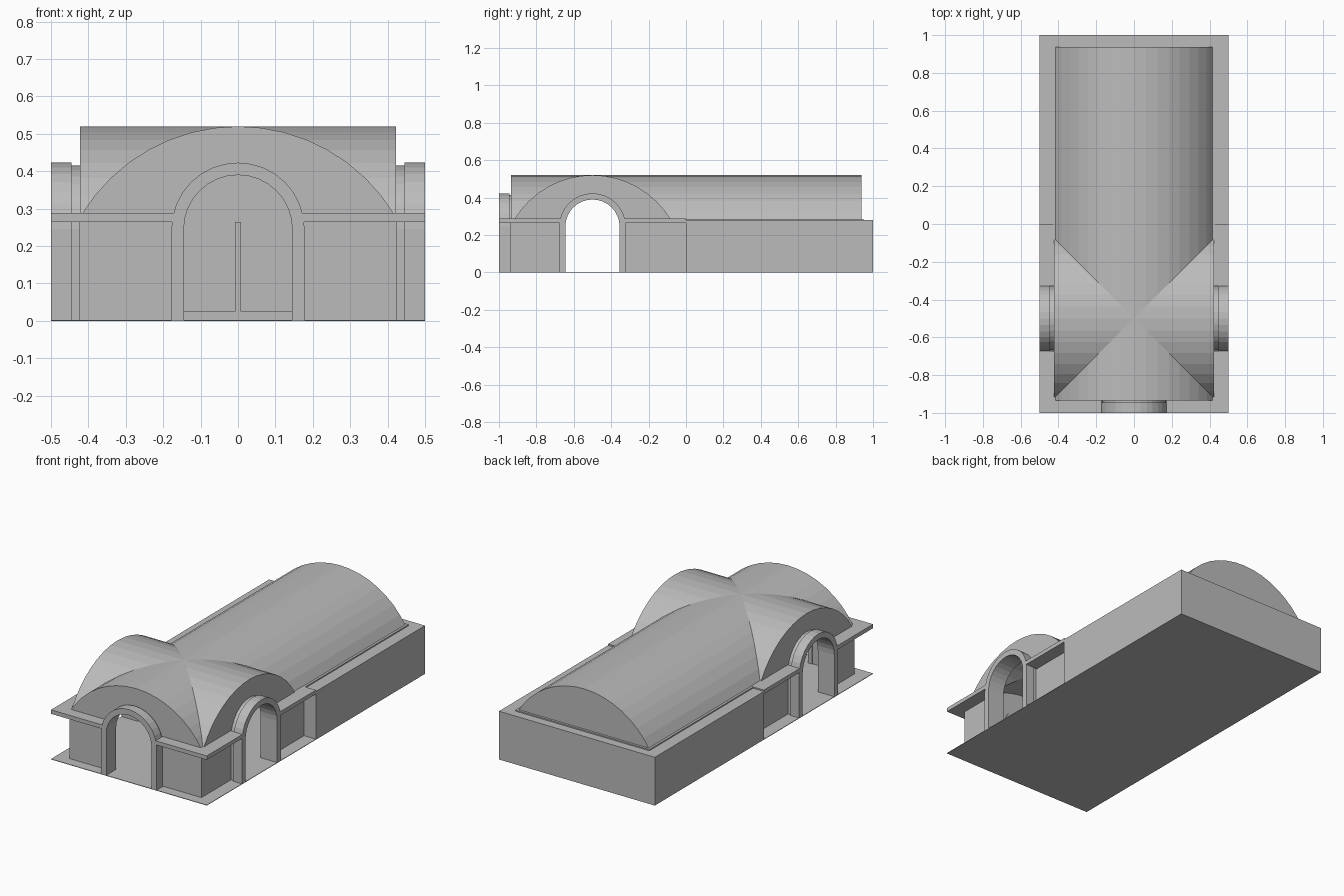
import bpy, bmesh, math
from mathutils import Vector

cube = bpy.data.objects.get("Cube")
if cube:
    bpy.data.objects.remove(cube, do_unlink=True)

stone = bpy.data.materials.new("grey stone")
stone.use_nodes = True
stone.diffuse_color = (0.5, 0.5, 0.5, 1)
stone.node_tree.nodes["Principled BSDF"].inputs["Base Color"].default_value = (0.5, 0.5, 0.5, 1)

CROSS = -0.5      # y of the crossing
SPRING = 0.245    # height where the portal arches start


def prism(name, profile, start, end, axis="y", offset=0):
    """Extrude an (across, z) profile along y or x."""
    bm = bmesh.new()

    def place(a, z, d):
        return (a + offset, d, z) if axis == "y" else (d, a + offset, z)
    first = [bm.verts.new(place(a, z, start)) for a, z in profile]
    last = [bm.verts.new(place(a, z, end)) for a, z in profile]
    bm.faces.new(first)
    bm.faces.new(last)
    n = len(profile)
    for i in range(n):
        j = (i + 1) % n
        bm.faces.new((first[i], first[j], last[j], last[i]))
    bmesh.ops.recalc_face_normals(bm, faces=bm.faces)
    mesh = bpy.data.meshes.new(name)
    bm.to_mesh(mesh)
    bm.free()
    mesh.materials.append(stone)
    obj = bpy.data.objects.new(name, mesh)
    bpy.context.collection.objects.link(obj)
    return obj


def box(name, half_width, y0, y1, z0, z1):
    w = half_width
    return prism(name, [(-w, z0), (w, z0), (w, z1), (-w, z1)], y0, y1)


def boolean(obj, tools, operation="DIFFERENCE"):
    for tool in tools:
        mod = obj.modifiers.new("cut", "BOOLEAN")
        mod.object, mod.operation, mod.solver = tool, operation, "EXACT"
    bpy.context.view_layer.update()
    graph = bpy.context.evaluated_depsgraph_get()
    mesh = bpy.data.meshes.new_from_object(obj.evaluated_get(graph))
    obj.modifiers.clear()
    obj.data = mesh


def vault_profile(radius, half, base, steps=16):
    limit = math.asin(half / radius)
    arc = [(radius * math.sin(t), 0.031 + radius * math.cos(t))
           for t in (limit - 2 * limit * i / steps for i in range(steps + 1))]
    return [(half, base)] + arc + [(-half, base)]


def door_profile(radius, base, steps=16):
    arc = [(radius * math.cos(math.pi * i / steps), SPRING + radius * math.sin(math.pi * i / steps))
           for i in range(steps + 1)]
    return [(radius, base)] + arc + [(-radius, base)]


def ring_profile(outer, inner):
    return door_profile(outer, 0.002) + door_profile(inner, 0.002)[::-1]


# Cutters for the hollow interior and the three portals
room = box("room_cutter", 0.395, -0.915, 0.915, 0.003, 0.30)
inner_nave = prism("inner_nave_cutter", vault_profile(0.469, 0.395, 0.2), -0.915, 0.915)
inner_cross = prism("inner_cross_cutter", vault_profile(0.469, 0.395, 0.2), -0.40, 0.40, "x", CROSS)


def portals(radius):
    door = door_profile(radius, -0.1)
    return [prism("front_cutter", door, -1.2, -0.8),
            prism("side_cutter", door, -0.7, 0.7, "x", CROSS)]


doors, wide_doors = portals(0.15), portals(0.177)

# Floor slab, front walls, projecting ledge and solid rear block
floor = box("floor", 0.5, -1, 1, 0, 0.003)
walls = box("front_walls", 0.424, -0.94, 0.01, 0.001, 0.266)
boolean(walls, [room] + doors)
ledge = box("front_ledge", 0.5, -1, 0, 0.265, 0.288)
boolean(ledge, [room] + wide_doors)
block = box("rear_block", 0.5, 0, 1, 0.001, 0.28)
boolean(block, [room])
rim = box("rear_vault_rim", 0.43, -0.001, 0.95, 0.27, 0.287)
boolean(rim, [room])

# Crossing barrel vaults
vault = prism("crossed_vault", vault_profile(0.489, 0.419, 0.27), -0.935, 0.937)
transept = prism("transept_cutter", vault_profile(0.489, 0.419, 0.27), -0.423, 0.423, "x", CROSS)
boolean(vault, [transept], "UNION")
boolean(vault, [inner_nave, inner_cross] + doors)

# Projecting arch surrounds with a slightly narrower neck behind
for label, axis, offset, sign, face in (("front", "y", 0, -1, 0.94),
                                        ("left", "x", CROSS, 1, 0.424),
                                        ("right", "x", CROSS, -1, 0.424)):
    tip = 1.0 if axis == "y" else 0.5
    prism(label + "_arch_surround", ring_profile(0.178, 0.145),
          sign * (tip - 0.055), sign * tip, axis, offset)
    prism(label + "_arch_neck", ring_profile(0.170, 0.145),
          sign * (face - 0.03), sign * (tip - 0.055), axis, offset)

# Skirting and central joint on the inner rear wall
box("inner_skirting", 0.395, 0.905, 0.916, 0.003, 0.025)
box("inner_joint", 0.008, 0.908, 0.916, 0.025, 0.265)

for tool in [room, inner_nave, inner_cross, transept] + doors + wide_doors:
    bpy.data.objects.remove(tool, do_unlink=True)
